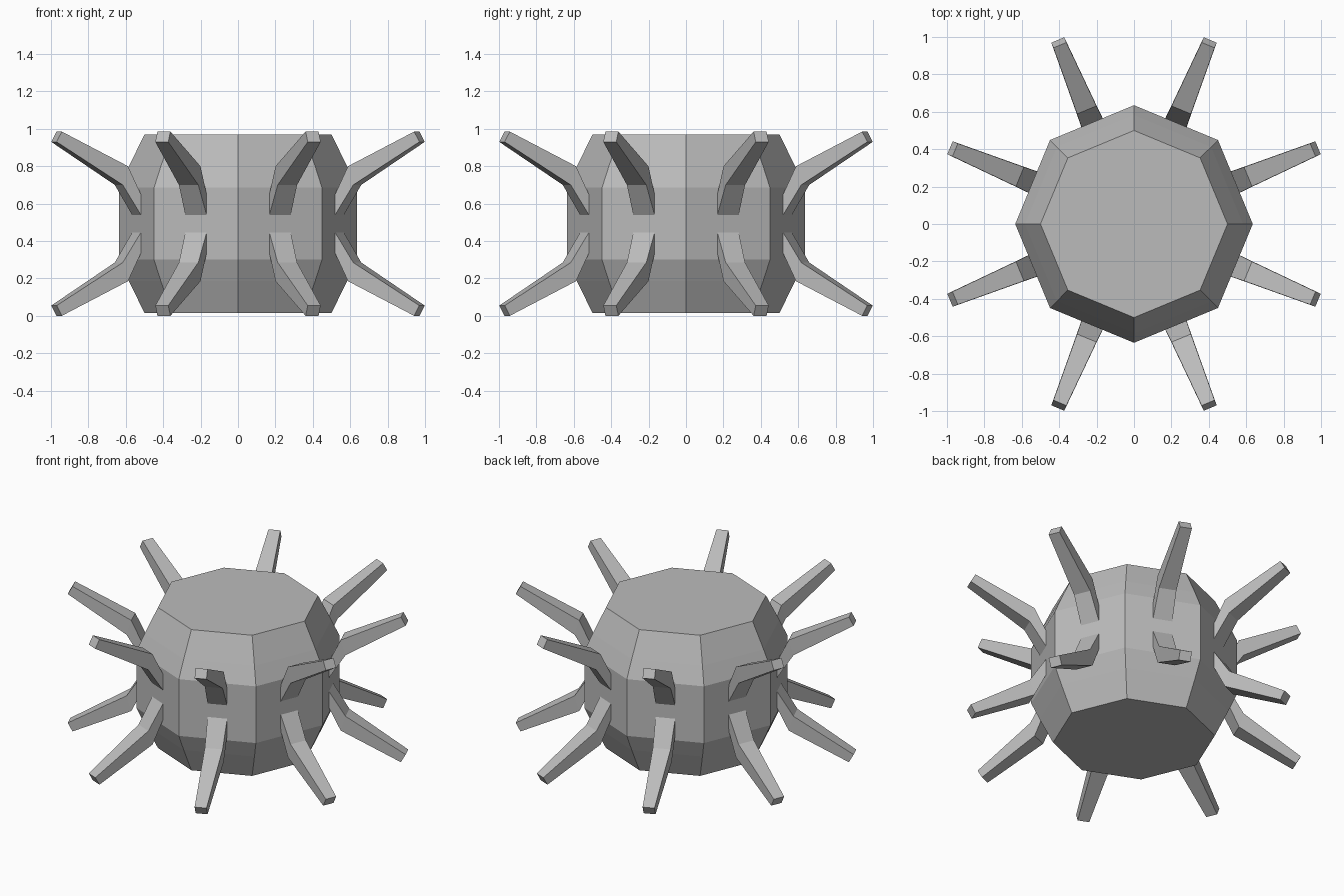
import bpy, bmesh, math
from mathutils import Vector

if "Cube" in bpy.data.objects:
    bpy.data.objects.remove(bpy.data.objects["Cube"])

MID = 0.4925  # height of the horizontal mirror plane

grey = bpy.data.materials.new("plain grey")
grey.diffuse_color = (0.5, 0.5, 0.5, 1)
grey.use_nodes = True
grey.node_tree.nodes["Principled BSDF"].inputs["Base Color"].default_value = grey.diffuse_color


def finish(name, bm):
    bmesh.ops.recalc_face_normals(bm, faces=bm.faces)
    mesh = bpy.data.meshes.new(name)
    bm.to_mesh(mesh)
    bm.free()
    mesh.materials.append(grey)
    obj = bpy.data.objects.new(name, mesh)
    bpy.context.collection.objects.link(obj)
    return obj


# Eight-sided barrel body, lofted from rings of (radius, height)
def make_body():
    upper = [(0.635, 0.685), (0.583, 0.80), (0.5, 0.97)]
    rings = [(r, 2 * MID - z) for r, z in reversed(upper)] + upper
    bm = bmesh.new()
    loops = []
    for r, z in rings:
        loops.append([bm.verts.new((r * math.cos(k * math.pi / 4),
                                    r * math.sin(k * math.pi / 4), z)) for k in range(8)])
    for a, b in zip(loops, loops[1:]):
        for k in range(8):
            n = (k + 1) % 8
            bm.faces.new((a[k], a[n], b[n], b[k]))
    bm.faces.new(loops[0])
    bm.faces.new(loops[-1])
    return finish("body", bm)


# Bent tapering spine; sections are (lower r, z), (upper r, z), width
SECTIONS = [((0.575, 0.52), (0.575, 0.625), 0.125),
            ((0.69, 0.70), (0.66, 0.80), 0.112),
            ((1.065, 0.93), (1.035, 0.985), 0.075)]


def make_spine(name, angle, flip):
    out = Vector((math.cos(angle), math.sin(angle), 0))
    side = Vector((-out.y, out.x, 0))
    bm = bmesh.new()
    loops = []
    for low, high, w in SECTIONS:
        loop = []
        for (r, z), s in ((low, -1), (low, 1), (high, 1), (high, -1)):
            p = out * r + side * (s * w / 2)
            p.z = 2 * MID - z if flip else z
            loop.append(bm.verts.new(p))
        loops.append(loop)
    for a, b in zip(loops, loops[1:]):
        for k in range(4):
            n = (k + 1) % 4
            bm.faces.new((a[k], a[n], b[n], b[k]))
    bm.faces.new(loops[0])
    bm.faces.new(loops[-1])
    return finish(name, bm)


make_body()
# One raised and one lowered spine on each side of the body
for i in range(8):
    a = math.radians(22.5 + 45 * i)
    make_spine(f"upper_spine_{i + 1}", a, False)
    make_spine(f"lower_spine_{i + 1}", a, True)
